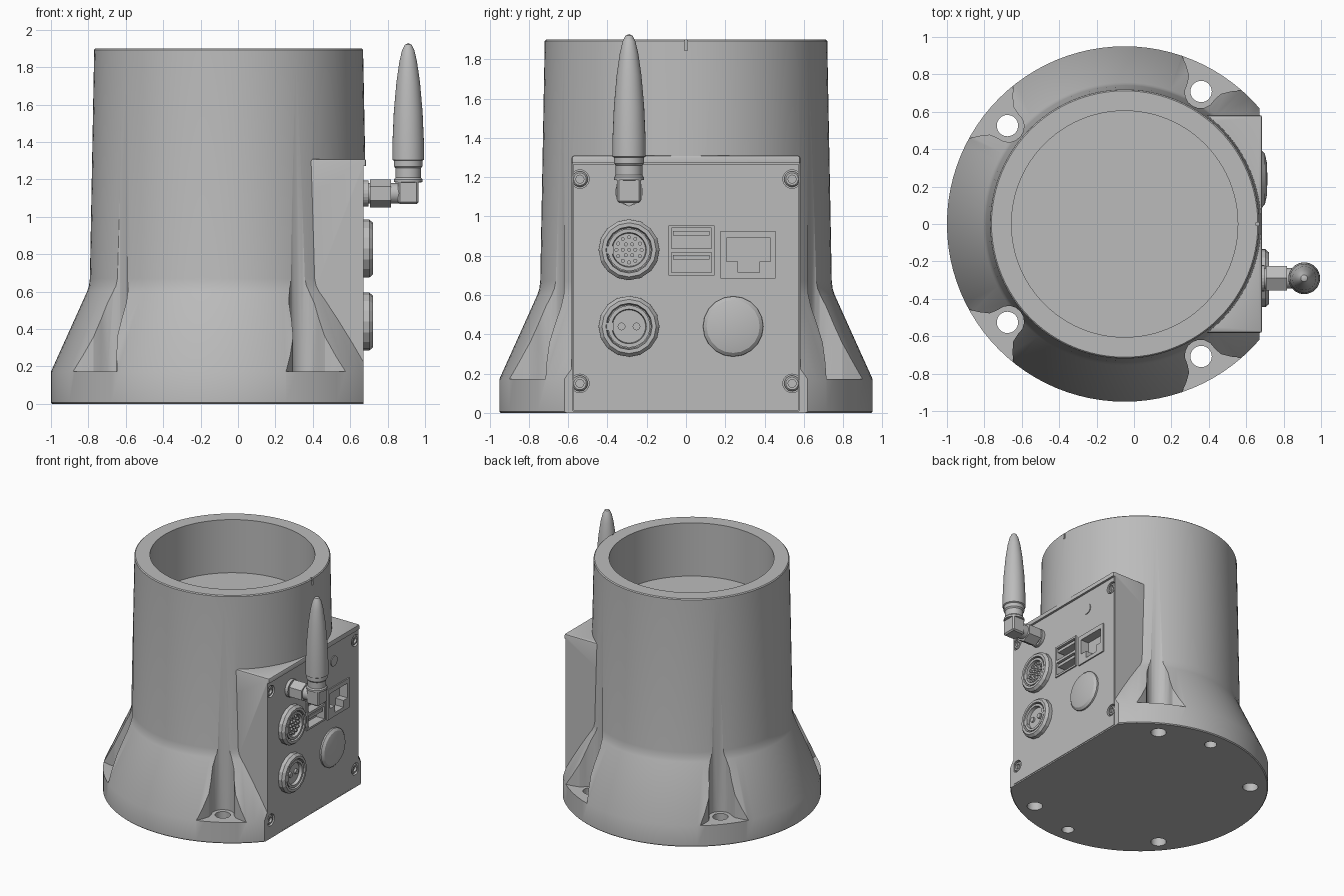
import bpy, bmesh, math
from mathutils import Matrix, Vector

cube = bpy.data.objects.get("Cube")
if cube:
    bpy.data.objects.remove(cube, do_unlink=True)

grey = bpy.data.materials.new("light_grey")
grey.use_nodes = True
grey.diffuse_color = (0.5, 0.5, 0.5, 1)
grey.node_tree.nodes["Principled BSDF"].inputs["Base Color"].default_value = (0.5, 0.5, 0.5, 1)

AXIS_X = -0.05   # centre line of the round body
FACE = 0.672     # outer face of the connector panel
TO_X = Matrix.Rotation(math.pi / 2, 4, 'Y')


def make(name, bm, matrix=Matrix()):
    bmesh.ops.transform(bm, matrix=matrix, verts=bm.verts)
    bmesh.ops.recalc_face_normals(bm, faces=bm.faces)
    mesh = bpy.data.meshes.new(name)
    bm.to_mesh(mesh)
    bm.free()
    mesh.materials.append(grey)
    obj = bpy.data.objects.new(name, mesh)
    bpy.context.collection.objects.link(obj)
    return obj


def activate(obj):
    bpy.ops.object.select_all(action='DESELECT')
    obj.select_set(True)
    bpy.context.view_layer.objects.active = obj


def smooth(obj, angle=28):
    activate(obj)
    bpy.ops.object.shade_smooth_by_angle(angle=math.radians(angle))
    return obj


def box(name, x, y, z):
    bm = bmesh.new()
    bmesh.ops.create_cube(bm, size=1)
    size = Matrix.Diagonal((x[1] - x[0], y[1] - y[0], z[1] - z[0], 1))
    centre = Vector((sum(x), sum(y), sum(z))) / 2
    return make(name, bm, Matrix.Translation(centre) @ size)


def lathe(name, profile, loc, sides=32, turn=Matrix()):
    """Revolve (radius, height) points; the ends lie on the axis."""
    bm = bmesh.new()
    vs = [bm.verts.new((r, 0, h)) for r, h in profile]
    es = [bm.edges.new(pair) for pair in zip(vs, vs[1:])]
    bmesh.ops.spin(bm, geom=vs + es, cent=(0, 0, 0), axis=(0, 0, 1),
                   angle=math.tau, steps=sides)
    bmesh.ops.remove_doubles(bm, verts=bm.verts, dist=0.0001)
    return make(name, bm, Matrix.Translation(loc) @ turn)


def rod(name, r, h0, h1, loc, sides=32, turn=Matrix()):
    return lathe(name, [(0, h0), (r, h0), (r, h1), (0, h1)], loc, sides, turn)


def combine(obj, other, operation='DIFFERENCE'):
    other.hide_render = True
    mod = obj.modifiers.new("combine", 'BOOLEAN')
    mod.operation = operation
    mod.solver = 'EXACT'
    mod.object = other
    activate(obj)
    bpy.ops.object.modifier_apply(modifier=mod.name)
    bpy.data.objects.remove(other, do_unlink=True)


# Round body: flange, flare, tapered tube and open cup
body = lathe("housing_body", [
    (0, 0), (0.943, 0), (0.95, 0.007), (0.95, 0.172), (0.757, 0.60), (0.747, 0.63),
    (0.742, 0.67), (0.719, 1.893), (0.712, 1.9), (0.605, 1.9), (0.605, 1.47), (0, 1.47)],
    (AXIS_X, 0, 0), 96)

# Bolt pockets: flared scoops opening to the rim
half = [(0.728, 0), (0.733, 0.03), (0.75, 0.058), (0.78, 0.078), (0.82, 0.085),
        (0.86, 0.098), (0.90, 0.14), (0.94, 0.195), (1.0, 0.26)]
outline = half + [(u, -v) for u, v in reversed(half[1:])]
bolt_angles = [60, 140, 220, 300]
for a in bolt_angles:
    bm = bmesh.new()
    face = bm.faces.new([bm.verts.new((u, v, 0.172)) for u, v in outline])
    top = bmesh.ops.extrude_face_region(bm, geom=[face])["geom"]
    bmesh.ops.translate(bm, vec=(0, 0, 1.8),
                        verts=[v for v in top if isinstance(v, bmesh.types.BMVert)])
    turn = Matrix.Rotation(math.radians(a), 4, 'Z')
    combine(body, make("pocket_cutter", bm, Matrix.Translation((AXIS_X, 0, 0)) @ turn))

# Side box that carries the panel, with a top lip
side_box = box("side_box", (0.1, 0.685), (-0.582, 0.582), (0, 1.31))
bevel = side_box.modifiers.new("soft_edges", 'BEVEL')
bevel.width = 0.012
bevel.segments = 2
activate(side_box)
bpy.ops.object.modifier_apply(modifier=bevel.name)
combine(body, side_box, 'UNION')
combine(body, box("front_trim", (0.67, 1.2), (-2, 2), (-1, 1.272)))
combine(body, box("panel_seat", (0.57, 1.2), (-0.576, 0.576), (0.01, 1.272)))

# Through holes, blind base holes and the index notch
for a, r, h1 in [(a, 0.057, 0.4) for a in bolt_angles] + [(90, 0.045, 0.1), (270, 0.045, 0.1)]:
    x = AXIS_X + 0.818 * math.cos(math.radians(a))
    y = 0.818 * math.sin(math.radians(a))
    combine(body, rod("hole_cutter", r, -0.1, h1, (x, y, 0)))
combine(body, box("notch_cutter", (0.652, 0.8), (-0.007, 0.007), (1.845, 2)))
smooth(body)

# Connector panel with recessed sockets
panel = box("connector_panel", (0.56, FACE), (-0.573, 0.573), (0.012, 1.268))
openings = [((-0.075, 0.13), (0.838, 0.94)), ((-0.075, 0.13), (0.715, 0.817)),
            ((0.205, 0.43), (0.77, 0.89)), ((0.265, 0.375), (0.715, 0.775))]
network_frame = box("network_frame", (0.66, 0.682), (0.175, 0.455), (0.685, 0.925))
usb_frame = box("usb_frame", (0.66, 0.682), (-0.09, 0.145), (0.7, 0.955))
for y, z in openings:
    for part in (panel, usb_frame if y[0] < 0 else network_frame):
        combine(part, box("socket_cutter", (0.61, 0.8), y, z))
for z in (0.915, 0.792):
    box("usb_tongue", (0.6, 0.675), (-0.065, 0.12), (z - 0.012, z + 0.012))

# Corner screws in counterbores
for y in (-0.54, 0.54):
    for z in (0.15, 1.19):
        combine(panel, rod("screw_cutter", 0.047, -0.03, 0.1, (FACE, y, z), 24, TO_X))
        screw = lathe("corner_screw", [(0, -0.04), (0.04, -0.04), (0.04, -0.012), (0.032, -0.003),
                      (0.02, -0.003), (0.02, -0.02), (0, -0.02)], (FACE, y, z), 24, TO_X)
        smooth(screw)
smooth(panel)

# Round connectors: nut ring, sleeve, insert and pins
for name, z in (("signal", 0.83), ("power", 0.44)):
    at = (FACE, -0.29, z)
    lathe(name + "_connector_ring", [
        (0, -0.02), (0.155, -0.02), (0.155, 0.03), (0.138, 0.05), (0.118, 0.05),
        (0.112, 0.01), (0, 0.01)], at, 16, TO_X)
    smooth(lathe(name + "_connector_sleeve", [
        (0, 0), (0.107, 0), (0.107, 0.045), (0.088, 0.045), (0.084, 0.02), (0, 0.02)],
        at, 32, TO_X))
    box(name + "_connector_key", (FACE, FACE + 0.045), (-0.405, -0.37), (z - 0.02, z + 0.02))
    if name == "power":
        pins = [(-0.038, 0, 0.02), (0.038, 0, 0.02)]
    else:
        rings = [(0, 1), (0.032, 6), (0.064, 12)]
        pins = [(r * math.cos(math.tau * i / n), r * math.sin(math.tau * i / n), 0.01)
                for r, n in rings for i in range(n)]
    for dy, dz, r in pins:
        rod(name + "_pin", r, 0.01, 0.035, (FACE, -0.29 + dy, z + dz), 12, TO_X)

# Domed cap and indicator
smooth(lathe("round_cap", [(0, -0.02), (0.155, -0.02), (0.153, 0.012), (0.135, 0.028),
                           (0.09, 0.038), (0, 0.042)], (FACE, 0.24, 0.44), 20, TO_X))
rod("indicator_light", 0.041, -0.02, 0.006, (FACE, 0.265, 1.13), 24, TO_X)

# Antenna: threaded socket, hex nut, elbow and tapered whip
ax, ay, az = 0.91, -0.29, 1.125
smooth(rod("antenna_socket", 0.055, -0.02, 0.2, (FACE, ay, az), 24, TO_X))
rod("antenna_flange", 0.07, 0, 0.025, (FACE, ay, az), 24, TO_X)
rod("antenna_nut", 0.075, 0.035, 0.145, (FACE, ay, az), 6, TO_X)
elbow = box("antenna_elbow", (0.855, 0.965), (ay - 0.06, ay + 0.06), (1.068, 1.2))
bevel = elbow.modifiers.new("corner", 'BEVEL')
bevel.width = 0.01
bevel.segments = 1
whip = [(0, 1.18), (0.076, 1.185), (0.076, 1.20), (0.068, 1.21), (0.068, 1.26), (0.076, 1.27),
        (0.076, 1.30), (0.085, 1.305), (0.084, 1.40), (0.077, 1.56), (0.063, 1.72),
        (0.047, 1.83), (0.033, 1.89), (0.018, 1.92), (0, 1.928)]
smooth(lathe("antenna_whip", whip, (ax, ay, 0), 32), 35)
